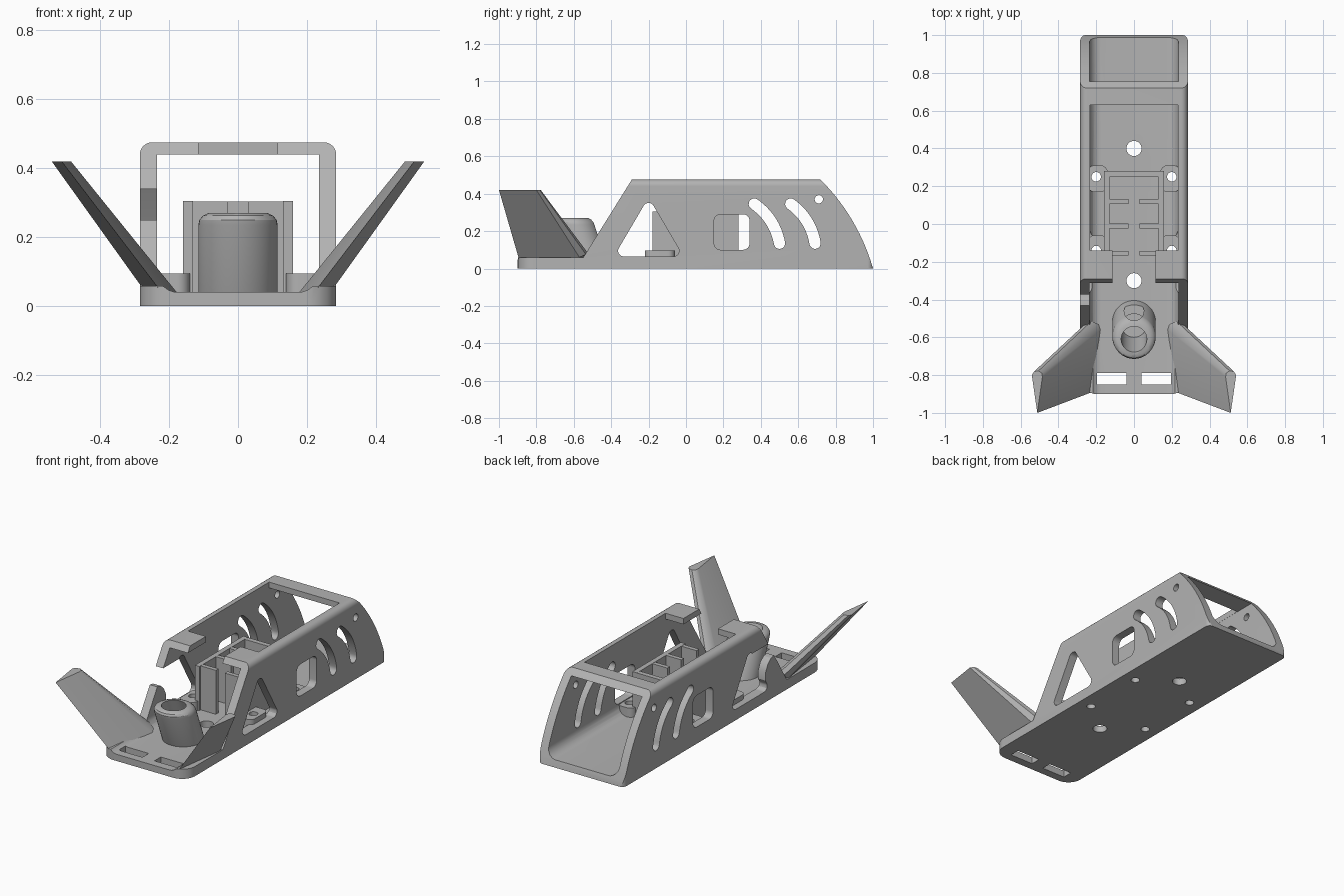
import bpy, bmesh, math
from mathutils import Vector

cube = bpy.data.objects.get("Cube")
if cube:
    bpy.data.objects.remove(cube, do_unlink=True)

GREY = (0.45, 0.45, 0.45, 1)
grey = bpy.data.materials.new("light grey plastic")
grey.use_nodes = True
grey.diffuse_color = GREY
for node in grey.node_tree.nodes:
    if node.type == 'BSDF_PRINCIPLED':
        node.inputs["Base Color"].default_value = GREY


def skin(name, rings):
    """Solid lofted through closed rings of equal length."""
    bm = bmesh.new()
    loops = [[bm.verts.new(p) for p in ring] for ring in rings]
    n = len(loops[0])
    for a, b in zip(loops, loops[1:]):
        for i in range(n):
            j = (i + 1) % n
            bm.faces.new((a[i], a[j], b[j], b[i]))
    bm.faces.new(loops[0][::-1])
    bm.faces.new(loops[-1])
    bmesh.ops.recalc_face_normals(bm, faces=bm.faces)
    mesh = bpy.data.meshes.new(name)
    bm.to_mesh(mesh)
    bm.free()
    mesh.materials.append(grey)
    obj = bpy.data.objects.new(name, mesh)
    bpy.context.collection.objects.link(obj)
    return obj


def prism(name, pts, axis, lo, hi):
    place = {'x': lambda a, b, t: (t, a, b),
             'y': lambda a, b, t: (a, t, b),
             'z': lambda a, b, t: (a, b, t)}[axis]
    return skin(name, [[place(a, b, t) for a, b in pts] for t in (lo, hi)])


def rect(a0, a1, b0, b1):
    return [(a0, b0), (a1, b0), (a1, b1), (a0, b1)]


def box(name, x0, x1, y0, y1, z0, z1):
    return prism(name, rect(x0, x1, y0, y1), 'z', z0, z1)


def circle(a, b, r, n=28):
    return [(a + r * math.cos(math.tau * i / n), b + r * math.sin(math.tau * i / n)) for i in range(n)]


def rounded(pts, radii, n=7):
    """Polygon with arcs blended into its corners."""
    out = []
    for i, p in enumerate(pts):
        r = radii[i] if isinstance(radii, (list, tuple)) else radii
        p = Vector(p)
        if r == 0:
            out.append(tuple(p))
            continue
        u = (Vector(pts[i - 1]) - p).normalized()
        v = (Vector(pts[(i + 1) % len(pts)]) - p).normalized()
        half = u.angle(v) / 2
        centre = p + (u + v).normalized() * (r / math.cos(half))
        s, e = p + u * r - centre, p + v * r - centre
        for k in range(n):
            d = s.lerp(e, k / (n - 1)).normalized() * s.length
            out.append(tuple(centre + d))
    return out


def arc(p, q, bulge, n=14):
    p, q = Vector(p), Vector(q)
    d = q - p
    side = Vector((-d.y, d.x)).normalized() * bulge
    return [p.lerp(q, k / n) + side * (4 * (k / n) * (1 - k / n)) for k in range(n + 1)]


def slot(p, q, bulge, w):
    """Curved capsule outline."""
    line = arc(p, q, bulge)
    left, right = [], []
    for i, c in enumerate(line):
        t = line[min(i + 1, len(line) - 1)] - line[max(i - 1, 0)]
        nrm = Vector((-t.y, t.x)).normalized() * w
        left.append(c + nrm)
        right.append(c - nrm)

    def cap(c, start):
        a0 = math.atan2(start.y - c.y, start.x - c.x)
        return [c + w * Vector((math.cos(a0 - math.pi * k / 8), math.sin(a0 - math.pi * k / 8)))
                for k in range(1, 8)]
    return [tuple(v) for v in left + cap(line[-1], left[-1]) + right[::-1] + cap(line[0], right[0])]


def carve(obj, tool, op='DIFFERENCE'):
    mod = obj.modifiers.new("cut", 'BOOLEAN')
    mod.operation, mod.solver, mod.object = op, 'EXACT', tool
    bpy.context.view_layer.objects.active = obj
    bpy.ops.object.modifier_apply(modifier=mod.name)
    bpy.data.objects.remove(tool, do_unlink=True)


# Hull: side profile trimmed by a rounded cross-section and a rounded plan
side = [(-.9, 0), (-.9, .058), (-.55, .058), (-.29, .475)]
side += [tuple(p) for p in arc((.72, .475), (1, 0), .035)]
hull = prism("hull", side, 'x', -.285, .285)
carve(hull, prism("section", rounded(rect(-.285, .285, -.1, .475), [0, 0, .035, .035]), 'y', -2, 2), 'INTERSECT')
carve(hull, prism("plan", rounded(rect(-.285, .285, -.9, 1), [.085, .085, .03, .03]), 'z', -1, 1), 'INTERSECT')

# Tunnel through the hull, top opening and notch between the front tabs
carve(hull, prism("tunnel", rounded(rect(-.235, .235, .04, .44), [.06, .06, 0, 0]), 'y', -2, 2))
carve(hull, box("top_opening", -.234, .234, -.14, .63, .4, .6))
carve(hull, box("tab_notch", -.115, .115, -.5, -.1, .4, .6))

# Side wall cutouts
windows = [rounded([(-.385, .065), (-.015, .065), (-.2, .38)], .05),
           rounded(rect(.15, .34, .1, .29), .035),
           slot((.365, .345), (.5, .135), .025, .03),
           slot((.56, .345), (.69, .135), .025, .03),
           circle(.71, .37, .022)]
for outline in windows:
    carve(hull, prism("window", outline, 'x', -.5, .5))
# Breach on one wall, leaving a rounded lug below and a hook above
carve(hull, prism("breach", [(-.6, .25), (-.43, .25), (-.4, .245), (-.37, .22), (-.35, .18), (-.345, .1),
                             (-.2, .1), (-.2, .34), (-.6, .34)], 'x', -.5, -.2))

# Floor holes and strap slots
for y in (.4, -.3):
    carve(hull, prism("floor_hole", circle(0, y, .04), 'z', -.1, .2))
for s in (-1, 1):
    a, b = sorted((s * .04, s * .195))
    carve(hull, box("strap_slot", a, b, -.85, -.79, -.1, .2))

# Screw pads in the four corners
for s in (-1, 1):
    for tag, y, y0, y1 in (("front", -.14, -.22, -.06), ("back", .25, .17, .31)):
        a, b = sorted((s * .14, s * .245))
        pad = prism(tag + "_screw_pad", rounded(rect(a, b, y0, y1), .035), 'z', .02, .095)
        for target in (pad, hull):
            carve(target, prism("screw_hole", circle(s * .2, y, .025, 20), 'z', -.1, .2))

# Component tray: side walls, back wall and ribs
for s in (-1, 1):
    a, b = sorted((s * .13, s * .16))
    box("tray_side", a, b, -.18, .28, .03, .305)
    a, b = sorted((s * .03, s * .135))
    for y in (.12, -.01, -.155):
        box("tray_rib", a, b, y - .013, y + .013, .03, .304)
box("tray_back", -.135, .135, .25, .28, .03, .304)


# Leaning tube with a bore and a rear opening
def lean(rings):
    return [[(x, y - .52 - .09 * (z - .04) / .23, z) for x, y in circle(0, 0, r, 40)] for z, r in rings]


tube = skin("tube", lean([(.02, .115), (.235, .115), (.25, .112), (.262, .102), (.27, .085)]))
carve(tube, skin("bore", lean([(.07, .068), (.35, .068)])))
carve(tube, prism("rear_opening", circle(0, -.46, .052), 'z', .1, .4))

# Swept fins, thick at the rear and thin at the front
for s in (-1, 1):
    root = [(.222, -.89, .04), (.178, -.56, .04), (.188, -.53, .05), (.225, -.515, .07),
            (.265, -.535, .075), (.283, -.57, .06)]
    tip = [(.512, -1, .42), (.485, -.81, .42), (.488, -.79, .42), (.505, -.777, .42),
           (.53, -.782, .42), (.541, -.8, .42)]
    skin("left_fin" if s > 0 else "right_fin",
         [[(s * x, y, z) for x, y, z in ring] for ring in (root, tip)])

# Smooth curved surfaces, keep edges crisp
bpy.ops.object.select_all(action='DESELECT')
for obj in bpy.context.collection.objects:
    if obj.type == 'MESH':
        obj.select_set(True)
bpy.context.view_layer.objects.active = hull
bpy.ops.object.shade_smooth_by_angle(angle=math.radians(30))
